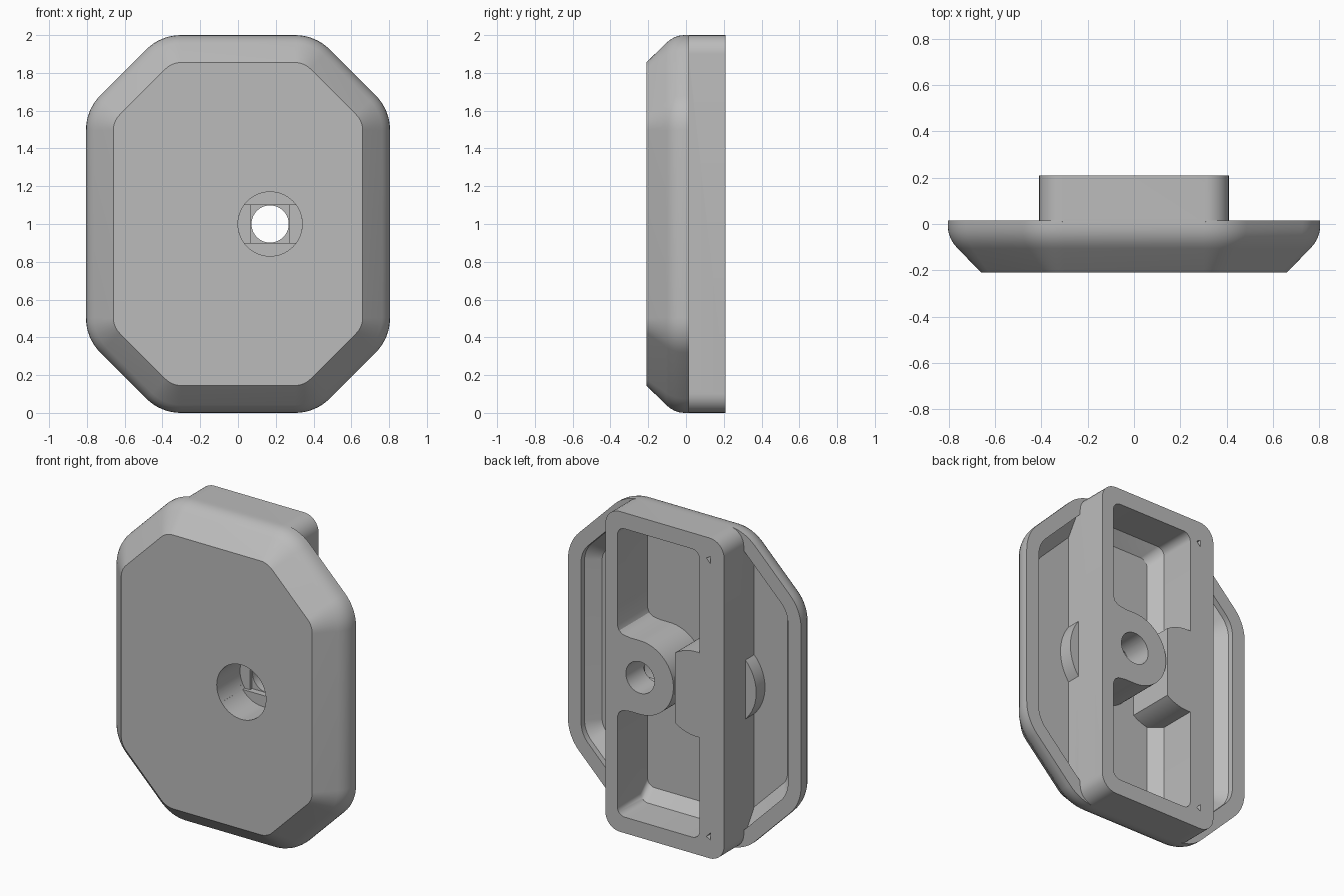
import bpy, bmesh, math

cube = bpy.data.objects.get("Cube")
if cube:
    bpy.data.objects.remove(cube, do_unlink=True)

grey = bpy.data.materials.new("light grey")
grey.use_nodes = True
grey.diffuse_color = (0.5, 0.5, 0.5, 1)
grey.node_tree.nodes["Principled BSDF"].inputs["Base Color"].default_value = (0.5, 0.5, 0.5, 1)


def loft(name, sections):
    """Solid through (y, outline) sections; outlines are lists of (x, z) about the centre height."""
    bm = bmesh.new()
    rings = [[bm.verts.new((x, y, z + 1)) for x, z in pts] for y, pts in sections]
    n = len(rings[0])
    for a, b in zip(rings, rings[1:]):
        for i in range(n):
            j = (i + 1) % n
            bm.faces.new((a[i], a[j], b[j], b[i]))
    bm.faces.new(rings[0])
    bm.faces.new(rings[-1])
    bmesh.ops.recalc_face_normals(bm, faces=bm.faces)
    mesh = bpy.data.meshes.new(name)
    bm.to_mesh(mesh)
    bm.free()
    mesh.materials.append(grey)
    ob = bpy.data.objects.new(name, mesh)
    bpy.context.collection.objects.link(ob)
    return ob


def prism(name, pts, y0, y1):
    return loft(name, [(y0, pts), (y1, pts)])


def arc(cx, cz, r, a0, a1, n):
    return [(cx + r * math.cos(math.radians(a0 + (a1 - a0) * i / n)),
             cz + r * math.sin(math.radians(a0 + (a1 - a0) * i / n))) for i in range(n + 1)]


def circle(cx, r, n=64):
    return arc(cx, 0, r, 0, 360, n)[:-1]


def octagon(off):
    """Rounded octagon, shrunk inward by off."""
    r = 0.26 - off
    q = arc(0.545, 0.497, r, 0, 45, 8) + arc(0.302, 0.74, r, 45, 90, 8)
    half = q + [(-x, z) for x, z in reversed(q)]
    return half + [(-x, -z) for x, z in half]


def rounded_rect(x0, x1, h, r):
    return (arc(x1 - r, h - r, r, 0, 90, 8) + arc(x0 + r, h - r, r, 90, 180, 8) +
            arc(x0 + r, r - h, r, 180, 270, 8) + arc(x1 - r, r - h, r, 270, 360, 8))


def combine(target, tool, operation):
    mod = target.modifiers.new("join", 'BOOLEAN')
    mod.operation = operation
    mod.solver = 'EXACT'
    mod.object = tool
    bpy.context.view_layer.objects.active = target
    bpy.ops.object.modifier_apply(modifier=mod.name)
    bpy.data.objects.remove(tool, do_unlink=True)


FLOOR, BACK, HOLE_X = -0.087, 0.21, 0.17

# Bevelled octagonal cover with a rounded shoulder
body = loft("cover_body", [(y, octagon(o)) for y, o in
            [(-0.21, 0.145), (-0.105, 0.042), (-0.085, 0.025), (-0.06, 0.011),
             (-0.035, 0.003), (-0.01, 0), (0.015, 0)]])

# Hollow back with sloping inner edge
combine(body, loft("hollow", [(FLOOR, octagon(0.165)), (-0.02, octagon(0.09)),
                              (0.1, octagon(0.09))]), 'DIFFERENCE')

# Rectangular frame and the two round swellings at its foot
combine(body, loft("frame", [(-0.1, rounded_rect(-0.41, 0.41, 0.93, 0.1)),
                             (-0.02, rounded_rect(-0.41, 0.41, 0.96, 0.1)),
                             (0.01, rounded_rect(-0.41, 0.41, 1, 0.1)),
                             (BACK, rounded_rect(-0.41, 0.41, 1, 0.1))]), 'UNION')
combine(body, prism("foot_plus", circle(HOLE_X, 0.30), -0.1, 0), 'UNION')
combine(body, prism("foot_minus", circle(-0.22, 0.265), -0.1, 0), 'UNION')

# Pocket in the frame, sloped at three floor edges
combine(body, loft("pocket", [(FLOOR, rounded_rect(-0.17, 0.327, 0.83, 0.05)),
                              (-0.02, rounded_rect(-0.24, 0.327, 0.9, 0.05)),
                              (0.3, rounded_rect(-0.24, 0.327, 0.9, 0.05))]), 'DIFFERENCE')

# Screw boss flaring into the side wall
flare = [(0.24, 0.23), (0.29, 0.237), (0.315, 0.255), (0.327, 0.285), (0.36, 0.285)]
upper = list(reversed(flare)) + arc(HOLE_X, 0, 0.23, 90, 180, 24)
boss = upper + [(x, -z) for x, z in reversed(upper[:-1])]
combine(body, prism("screw_boss", boss, -0.1, BACK), 'UNION')

# Flat-sided round tab on the opposite wall
a = math.degrees(math.acos(0.15 / 0.265))
tab = [p for p in arc(-0.22, 0, 0.265, a, 360 - a, 60) if p[0] > -0.35]
combine(body, prism("side_tab", tab, -0.1, BACK), 'UNION')

# Counterbore, two shallow stepped recesses and the through hole
bore = circle(HOLE_X, 0.17)
slot_x = math.sqrt(0.17 ** 2 - 0.1 ** 2)
half = math.degrees(math.asin(0.1 / 0.17))
slot = arc(HOLE_X, 0, 0.17, -half, half, 12) + arc(HOLE_X, 0, 0.17, 180 - half, 180 + half, 12)
square = [(HOLE_X + sx * 0.1, sz * 0.1) for sx, sz in ((1, 1), (-1, 1), (-1, -1), (1, -1))]
for name, pts, depth in (("counterbore", bore, 0.0), ("slot", slot, 0.02),
                         ("square", square, 0.04), ("through_hole", circle(HOLE_X, 0.0985), 0.3)):
    combine(body, prism(name, pts, -0.3, depth), 'DIFFERENCE')

# Tiny triangular marks in the wide rim
for s in (1, -1):
    mark = [(-0.288, s * 0.87), (-0.315, s * 0.885), (-0.315, s * 0.84)]
    combine(body, prism("mark", mark, 0.17, 0.3), 'DIFFERENCE')

# Single colour and smooth rounding
body.data.materials.clear()
body.data.materials.append(grey)
for p in body.data.polygons:
    p.material_index = 0
bpy.ops.object.select_all(action='DESELECT')
body.select_set(True)
bpy.context.view_layer.objects.active = body
bpy.ops.object.shade_smooth_by_angle(angle=math.radians(30))
